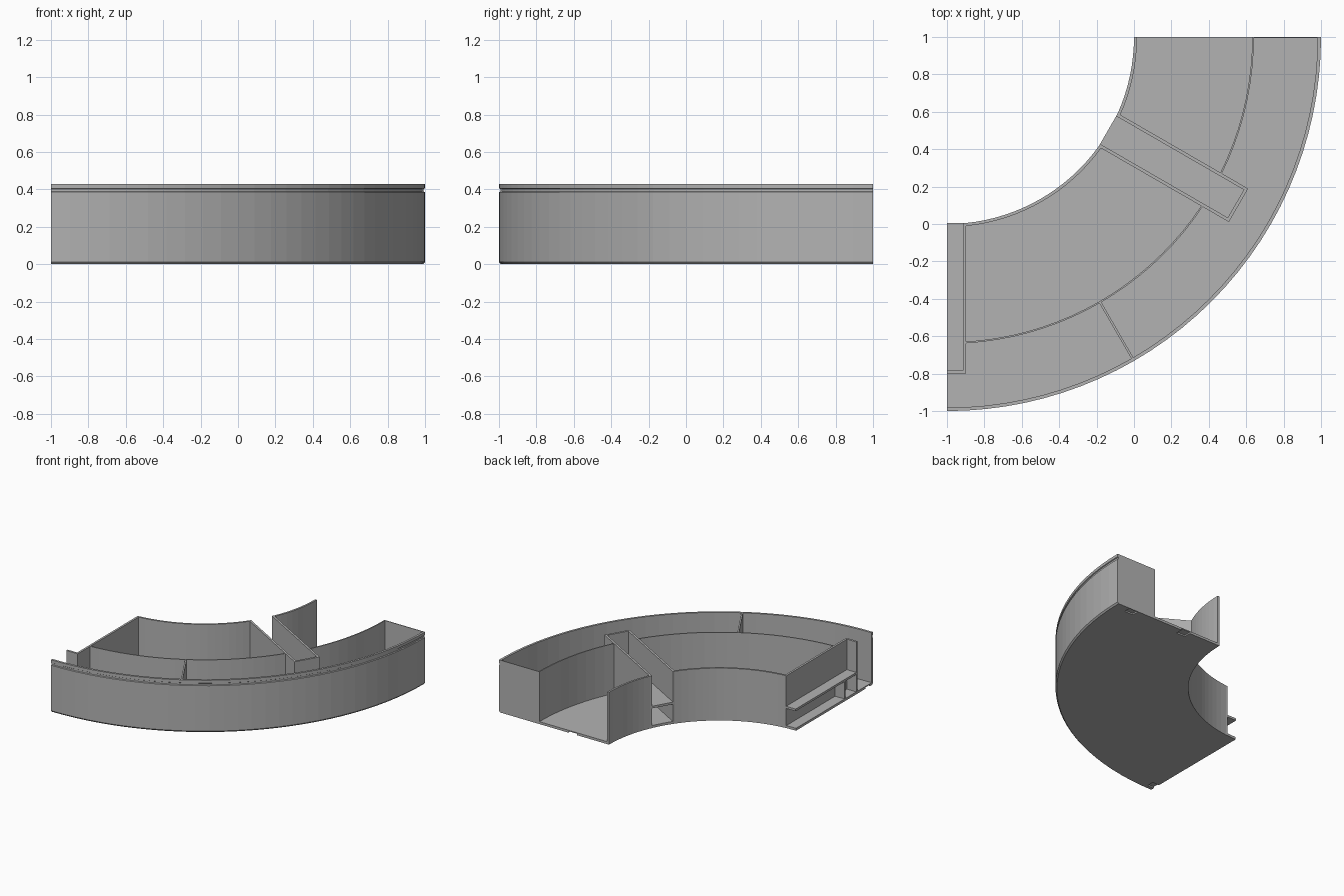
import bpy
import bmesh
from math import cos, sin, radians

cube = bpy.data.objects.get("Cube")
if cube:
    bpy.data.objects.remove(cube)

HEIGHT = 0.43
FLOOR = 0.02
SHELF = 0.18
CX, CY = -1, 1          # centre of the quarter ring

grey = bpy.data.materials.new("light_grey")
grey.use_nodes = True
tone = (0.45, 0.45, 0.45, 1)
grey.diffuse_color = tone
grey.node_tree.nodes["Principled BSDF"].inputs["Base Color"].default_value = tone


def finish(name, bm):
    bmesh.ops.recalc_face_normals(bm, faces=bm.faces)
    mesh = bpy.data.meshes.new(name)
    bm.to_mesh(mesh)
    bm.free()
    mesh.materials.append(grey)
    obj = bpy.data.objects.new(name, mesh)
    bpy.context.collection.objects.link(obj)
    return obj


def arc(name, profile, start, end):
    """Sweep a closed (radius, z) profile around the ring centre, in degrees."""
    bm = bmesh.new()
    steps = max(1, round((end - start) / 3))
    rings = []
    for i in range(steps + 1):
        a = radians(start + (end - start) * i / steps)
        rings.append([bm.verts.new((CX + r * cos(a), CY + r * sin(a), z))
                      for r, z in profile])
    n = len(profile)
    for one, two in zip(rings, rings[1:]):
        for j in range(n):
            k = (j + 1) % n
            bm.faces.new((one[j], one[k], two[k], two[j]))
    bm.faces.new(rings[0])
    bm.faces.new(rings[-1])
    return finish(name, bm)


def wall_profile(r0, r1, z0=0.0, z1=HEIGHT):
    return [(r0, z0), (r1, z0), (r1, z1), (r0, z1)]


def bar(name, angle, r0, r1, p0, p1, z0=0.0, z1=HEIGHT):
    """Box laid along a radius: r is the distance out, p the sideways offset."""
    a = radians(angle)
    bm = bmesh.new()
    bmesh.ops.create_cube(bm, size=1)
    for v in bm.verts:
        r = r0 if v.co.x < 0 else r1
        p = p0 if v.co.y < 0 else p1
        z = z0 if v.co.z < 0 else z1
        v.co = (CX + r * cos(a) - p * sin(a), CY + r * sin(a) + p * cos(a), z)
    return finish(name, bm)


# Floor, with shallow clip recesses under both ends
floor = arc("floor", wall_profile(1.0, 1.99, 0, FLOOR), -90, 0)
clips = [bar("clip_cutter", 0, r - 0.04, r + 0.04, -0.06, 0.05, -0.05, 0.012)
         for r in (1.33, 1.84)]
clips.append(bar("clip_cutter", -90, 1.9, 1.96, -0.05, 0.06, -0.05, 0.012))
bpy.context.view_layer.objects.active = floor
for cutter in clips:
    mod = floor.modifiers.new("recess", 'BOOLEAN')
    mod.operation = 'DIFFERENCE'
    mod.object = cutter
    bpy.ops.object.modifier_apply(modifier=mod.name)
    bpy.data.objects.remove(cutter)

# Outer wall with a bottom chamfer and a fine groove below the rim
arc("outer_wall", [(1.982, 0), (1.99, 0), (2.0, 0.012), (2.0, 0.385),
                   (1.993, 0.389), (1.993, 0.402), (2.0, 0.406),
                   (2.0, HEIGHT), (1.982, HEIGHT)], -90, 0)

# Inner wall, open where the channels pass
arc("inner_wall_left", wall_profile(1.0, 1.016), -24.2, 0)
arc("inner_wall_right", wall_profile(1.0, 1.016), -84.2, -35.8)

# Thin curved partition, also running under the half channel shelf
arc("partition_left", wall_profile(1.632, 1.641), -26.5, 0)
arc("partition_right", wall_profile(1.632, 1.641), -86.6, -33.5)
arc("partition_under_shelf", wall_profile(1.632, 1.641, 0, SHELF), -90, -86.4)
bar("radial_divider", -60, 1.636, 1.985, -0.006, 0.006)
bar("end_wall", 0, 1.632, 1.985, -0.006, 0)


# Channels: tall side walls, closed outer end, shelf, open inner end
def channel(name, angle, low, high, sides):
    for i, (p0, p1) in enumerate(sides):
        bar(f"{name}_side_{i + 1}", angle, 0.995, 1.8, p0, p1)
    bar(f"{name}_end", angle, 1.783, 1.8, low, high)
    bar(f"{name}_shelf", angle, 0.995, 1.79, low, high, SHELF - 0.018, SHELF)


W, T = 0.103, 0.017
channel("middle_channel", -30, -W, W, [(-W, T - W), (W - T, W)])
channel("half_channel", -90, 0, W, [(W - T, W)])
